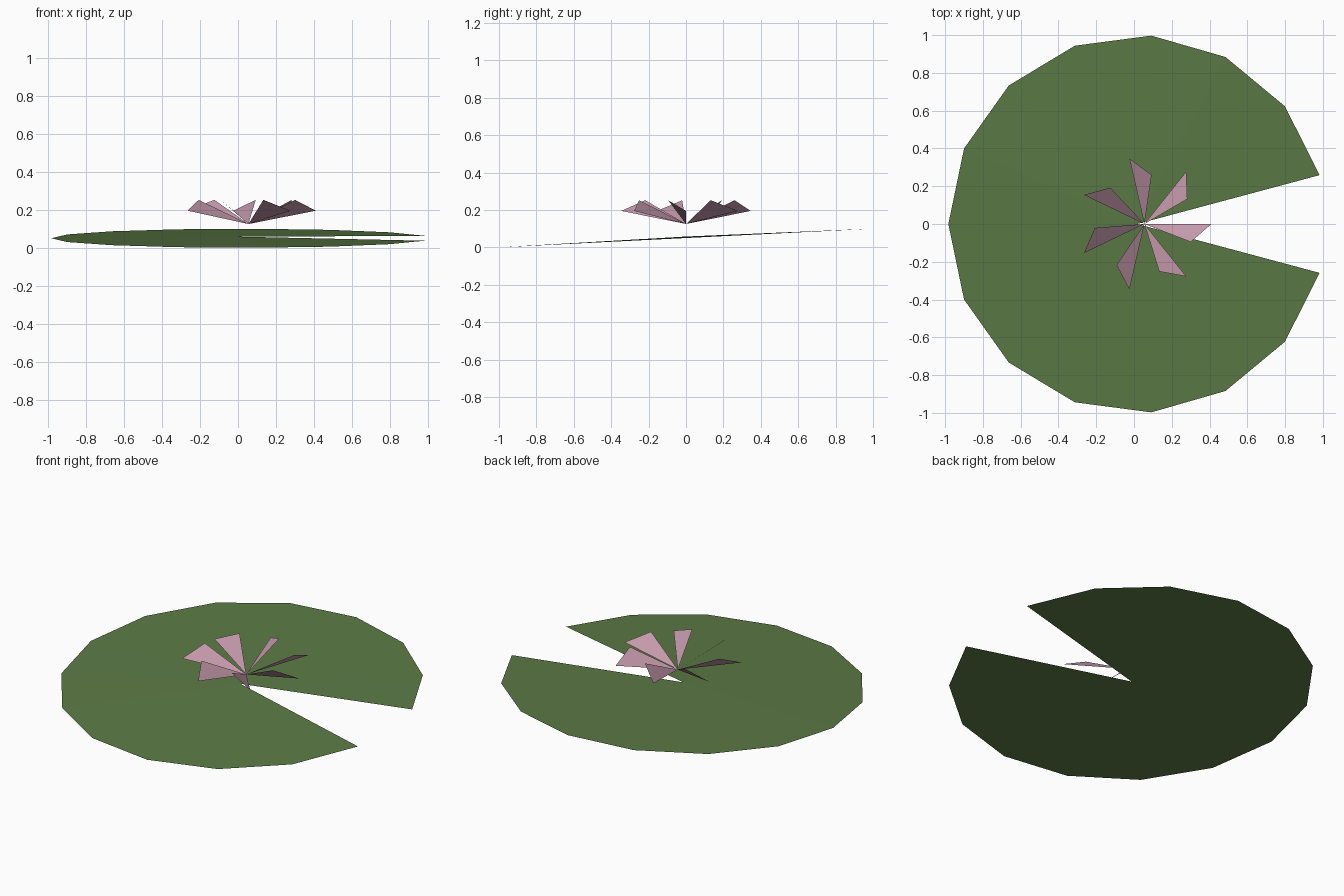
import bpy
from math import cos, sin, radians, tau

if "Cube" in bpy.data.objects:
    bpy.data.objects.remove(bpy.data.objects["Cube"])


def material(name, color):
    m = bpy.data.materials.new(name)
    m.diffuse_color = (*color, 1)
    m.use_nodes = True
    m.node_tree.nodes["Principled BSDF"].inputs["Base Color"].default_value = m.diffuse_color
    return m


def sheet(name, verts, faces, mat):
    mesh = bpy.data.meshes.new(name)
    mesh.from_pydata(verts, [], faces)
    mesh.materials.append(mat)
    obj = bpy.data.objects.new(name, mesh)
    bpy.context.collection.objects.link(obj)
    return obj


green = material("leaf green", (0.107, 0.195, 0.060))
pink = material("petal pink", (0.56, 0.32, 0.41))

# Lily pad: tilted single sheet, a fan with a 30 degree notch facing +x
SEGMENTS, NOTCH = 14, 15
pad = [(0.017, 0, 0.058)]
for i in range(SEGMENTS + 1):
    a = radians(NOTCH + i * (360 - 2 * NOTCH) / SEGMENTS)
    pad.append((0.017 + cos(a), sin(a), 0.05 + 0.05 * sin(a)))
sheet("lily_pad", pad, [(0, i, i + 1) for i in range(1, SEGMENTS + 1)], green)

# Flower: seven twisted triangular petals sharing one base point
PETALS, CX = 7, 0.055


def polar(r, a, z):
    return (CX + r * cos(a), r * sin(a), z)


for i in range(PETALS):
    a = tau * i / PETALS
    sheet(f"petal_{i + 1}",
          [(CX, 0, 0.125),
           polar(0.263, a - radians(21.2), 0.252),
           polar(0.355, a, 0.195)],
          [(0, 1, 2)], pink)
